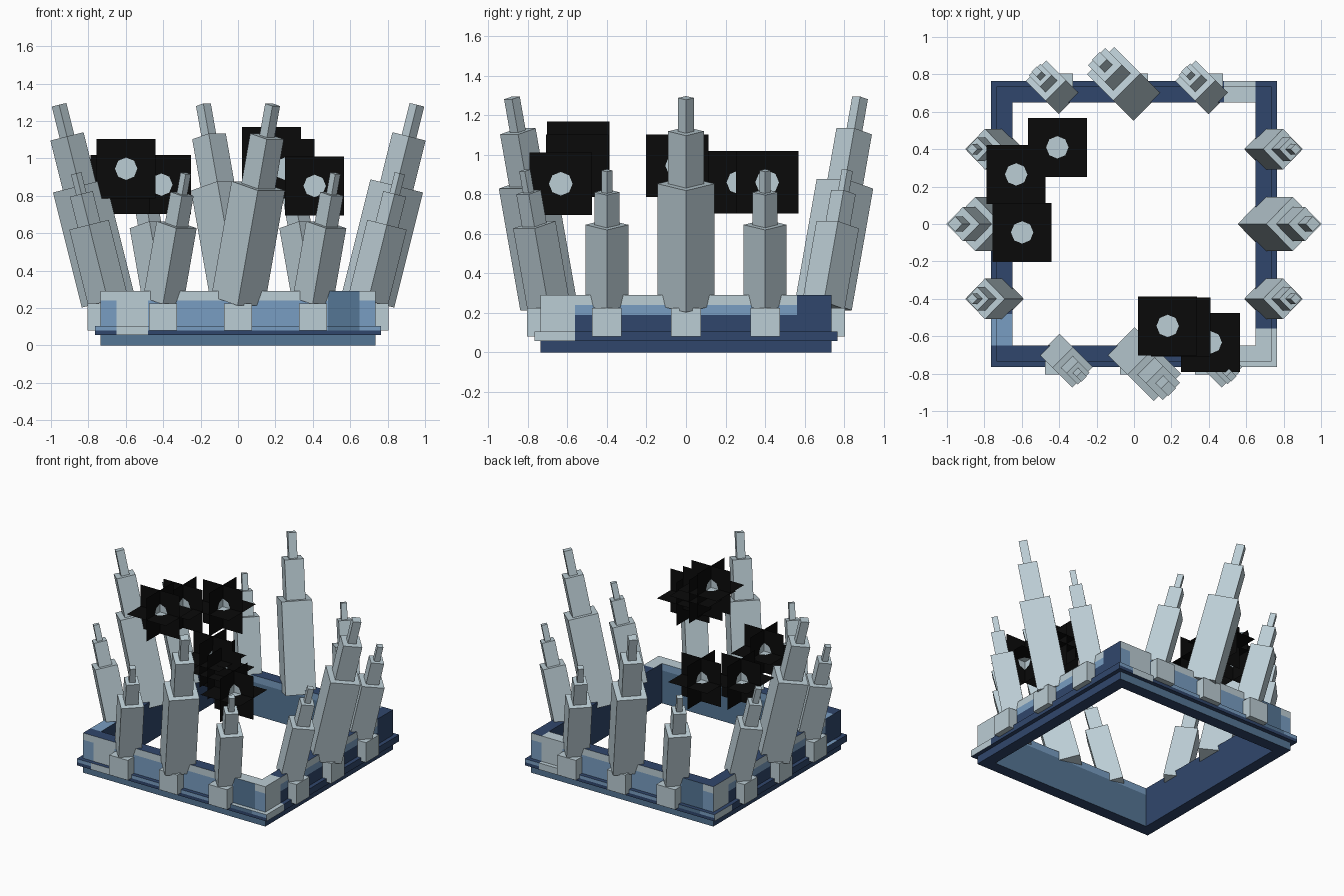
import bpy, bmesh, math
from mathutils import Matrix, Vector

cube = bpy.data.objects.get("Cube")
if cube:
    bpy.data.objects.remove(cube, do_unlink=True)


def material(name, rgb):
    m = bpy.data.materials.new(name)
    m.use_nodes = True
    m.diffuse_color = (*rgb, 1)
    bsdf = m.node_tree.nodes["Principled BSDF"]
    bsdf.inputs["Base Color"].default_value = (*rgb, 1)
    bsdf.inputs["Roughness"].default_value = 0.9
    return m


NAVY, MID, LIGHT, PALE, BLACK = range(5)
MATS = [material("navy blue", (0.030, 0.062, 0.150)),
        material("slate blue", (0.090, 0.180, 0.300)),
        material("light blue", (0.190, 0.340, 0.540)),
        material("pale stone", (0.500, 0.610, 0.660)),
        material("black", (0.003, 0.003, 0.003))]


def finish(name, bm, mats):
    me = bpy.data.meshes.new(name)
    bm.to_mesh(me)
    bm.free()
    for i in mats:
        me.materials.append(MATS[i])
    ob = bpy.data.objects.new(name, me)
    bpy.context.collection.objects.link(ob)
    return ob


def add_box(bm, matrix, side, z0, z1):
    fit = Matrix.Translation((0, 0, (z0 + z1) / 2)) @ Matrix.Diagonal((side, side, z1 - z0, 1))
    bmesh.ops.create_cube(bm, size=1, matrix=matrix @ fit)


# Square frame: one profile (radius, height) swept round four corners
PROFILE = [(.65, 0), (.735, 0), (.735, .057), (.765, .057),
           (.765, .105), (.735, .105), (.735, .29), (.65, .29)]


def frame_colour(c, n):
    if n.z < -.5:
        return NAVY
    if n.z > .5:                                   # upward faces
        if c.x > .48 and c.y < -.56 or c.y > .65 and .48 < c.x < .65:
            return PALE
        if c.x > .65 and -.48 < c.y < 0 or c.x < -.65 and -.65 < c.y < -.4:
            return LIGHT
        return NAVY
    inner = c.x * n.x + c.y * n.y < 0
    if inner:
        if abs(n.x) > .5:
            return NAVY
        return LIGHT if c.z > .24 else MID
    if abs(n.y) > .5:                              # front and back walls
        u = c.x if n.y < 0 else -c.x
        if -.65 < u < -.48 and c.z > .05:
            return PALE
        if c.z < .08:
            return MID if c.z < .056 else NAVY
        if .48 < u < .65:
            return MID
        return PALE if c.z > .24 else LIGHT
    u = c.y if n.x > 0 else -c.y                   # side walls
    if u < -.56 and c.z > .04:
        return PALE
    if u > .56 or c.z < .19:
        return NAVY
    return PALE if c.z > .24 else LIGHT


bm = bmesh.new()
rings = [[bm.verts.new((sx * r, sy * r, z)) for r, z in PROFILE]
         for sx, sy in ((1, 1), (-1, 1), (-1, -1), (1, -1))]
for k in range(4):
    a, b = rings[k], rings[(k + 1) % 4]
    for i in range(len(PROFILE)):
        j = (i + 1) % len(PROFILE)
        bm.faces.new((a[i], a[j], b[j], b[i]))
cuts = [((s * d, s * d, 0), axis) for d in (.48, .56, .65) for s in (-1, 1)
        for axis in ((1, 0, 0), (0, 1, 0))]
cuts += [((0, 0, z), (0, 0, 1)) for z in (.08, .19, .24)]
for co, no in cuts:
    bmesh.ops.bisect_plane(bm, geom=bm.verts[:] + bm.edges[:] + bm.faces[:],
                           plane_co=co, plane_no=no, dist=1e-5)
bmesh.ops.recalc_face_normals(bm, faces=bm.faces[:])
bm.normal_update()
for f in bm.faces:
    f.material_index = frame_colour(f.calc_center_median(), f.normal)
finish("square_frame", bm, [NAVY, MID, LIGHT, PALE])

# Leaning three-tier towers, each with a pedestal block: (side, start, end)
BIG = [(.205, 0, .634), (.129, .634, .907), (.057, .907, 1.081)]
SMALL = [(.154, 0, .420), (.089, .420, .590), (.040, .590, .703)]
# side name, outward direction, leaning direction
SIDES = [("front", (0, -1), (1, -1)), ("back", (0, 1), (-1, 1)),
         ("left", (1, 0), (1, 0)), ("right", (-1, 0), (-1, 0))]

for side, out, lean in SIDES:
    out = Vector((*out, 0))
    along = Vector((0, 0, 1)).cross(out)
    tilt_axis = Vector((0, 0, 1)).cross(Vector((*lean, 0)).normalized())
    for n, offset in enumerate((-.4, 0, .4)):
        base = out * .695 + along * offset + Vector((0, 0, .238))
        place = (Matrix.Translation(base)
                 @ Matrix.Rotation(math.radians(14), 4, tilt_axis)
                 @ Matrix.Rotation(math.radians(45), 4, 'Z'))
        bm = bmesh.new()
        for width, z0, z1 in (SMALL if offset else BIG):
            add_box(bm, place, width, z0, z1)
        finish(f"{side}_tower_{n + 1}", bm, [PALE])

        bm = bmesh.new()
        add_box(bm, Matrix.Translation(out * .73 + along * offset), .15, .08, .225)
        finish(f"{side}_pedestal_{n + 1}", bm, [PALE])

# Floating stars: three crossed black squares with a pale octagon in the middle
STARS = [(-.41, .41, .86), (-.63, .265, .86), (-.598, -.045, .945),
         (.18, -.545, 1.01), (.25, -.55, .945), (.41, -.633, .853)]
HALF, CORE = .158, .06
TURNS = [Matrix.Identity(4), Matrix.Rotation(math.pi / 2, 4, 'X'),
         Matrix.Rotation(math.pi / 2, 4, 'Y')]

for n, centre in enumerate(STARS):
    bm = bmesh.new()
    for turn in TURNS:
        m = Matrix.Translation(centre) @ turn
        outer, core = [], []
        for k in range(8):
            c, s = math.cos(k * math.pi / 4), math.sin(k * math.pi / 4)
            reach = HALF / max(abs(c), abs(s))
            outer.append(bm.verts.new(m @ Vector((c * reach, s * reach, 0))))
            core.append(bm.verts.new(m @ Vector((c * CORE, s * CORE, 0))))
        for k in range(8):
            j = (k + 1) % 8
            bm.faces.new((outer[k], outer[j], core[j], core[k]))
        bm.faces.new(core).material_index = 1
    finish(f"floating_star_{n + 1}", bm, [BLACK, PALE])
